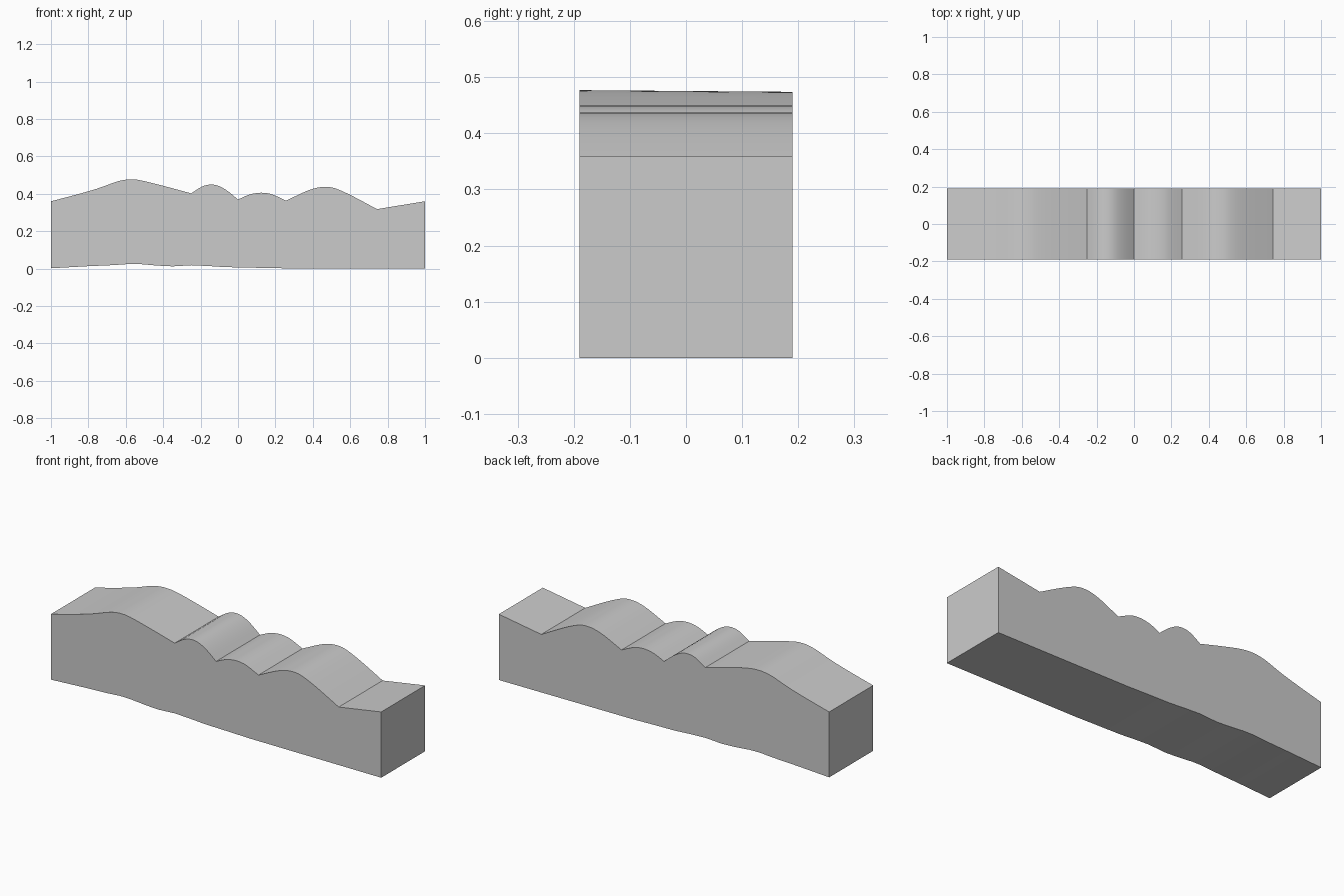
import bpy, bmesh, math

if "Cube" in bpy.data.objects:
    bpy.data.objects.remove(bpy.data.objects["Cube"])

HALF_DEPTH = 0.19

# Top outline, one list per hump; humps meet at sharp valleys
humps = [
    [(-1, .36), (-.87, .394), (-.755, .427), (-.66, .461), (-.61, .474), (-.567, .477),
     (-.515, .471), (-.39, .44), (-.25, .402)],
    [(-.25, .402), (-.205, .432), (-.17, .446), (-.134, .449), (-.096, .439), (-.05, .411), (0, .369)],
    [(0, .369), (.055, .394), (.1, .404), (.14, .405), (.185, .396), (.257, .363)],
    [(.257, .363), (.36, .412), (.417, .431), (.465, .437), (.52, .429), (.61, .389), (.743, .318)],
    [(.743, .318), (1, .36)],
]
# Slightly uneven underside, right to left
underside = [(1, 0), (.2, .002), (.08, .005), (-.07, .008), (-.16, .014), (-.25, .018),
             (-.35, .012), (-.43, .016), (-.52, .024), (-.58, .025), (-.66, .019), (-.8, .013), (-1, .002)]


def smooth_curve(pts, steps=3):
    """Catmull-Rom curve through the points."""
    if len(pts) < 3:
        return list(pts)
    p = [pts[0]] + pts + [pts[-1]]
    out = []
    for i in range(1, len(p) - 2):
        a, b, c, d = p[i - 1:i + 3]
        for s in range(steps):
            t = s / steps
            out.append(tuple(0.5 * (2 * b[k] + (c[k] - a[k]) * t
                       + (2 * a[k] - 5 * b[k] + 4 * c[k] - d[k]) * t * t
                       + (3 * b[k] - a[k] - 3 * c[k] + d[k]) * t ** 3) for k in (0, 1)))
    return out + [pts[-1]]


outline = []
for hump in humps:
    outline += smooth_curve(hump)[(1 if outline else 0):]
outline += underside

# Extrude the outline from front to back
bm = bmesh.new()
front = bm.faces.new([bm.verts.new((x, -HALF_DEPTH, z)) for x, z in outline])
ext = bmesh.ops.extrude_face_region(bm, geom=[front], use_keep_orig=True)
back = [g for g in ext["geom"] if isinstance(g, bmesh.types.BMVert)]
bmesh.ops.translate(bm, verts=back, vec=(0, 2 * HALF_DEPTH, 0))
for v in back:  # the tall hump falls slightly toward the back
    if v.co.z > .46:
        v.co.z -= .003 * (v.co.z - .46) / .017
bmesh.ops.recalc_face_normals(bm, faces=bm.faces)
bmesh.ops.triangulate(bm, faces=[f for f in bm.faces if len(f.verts) > 4])

mesh = bpy.data.meshes.new("wavy_block")
bm.to_mesh(mesh)
bm.free()
block = bpy.data.objects.new("wavy_block", mesh)
bpy.context.collection.objects.link(block)
bpy.context.view_layer.objects.active = block
block.select_set(True)
bpy.ops.object.shade_smooth_by_angle(angle=math.radians(25))
